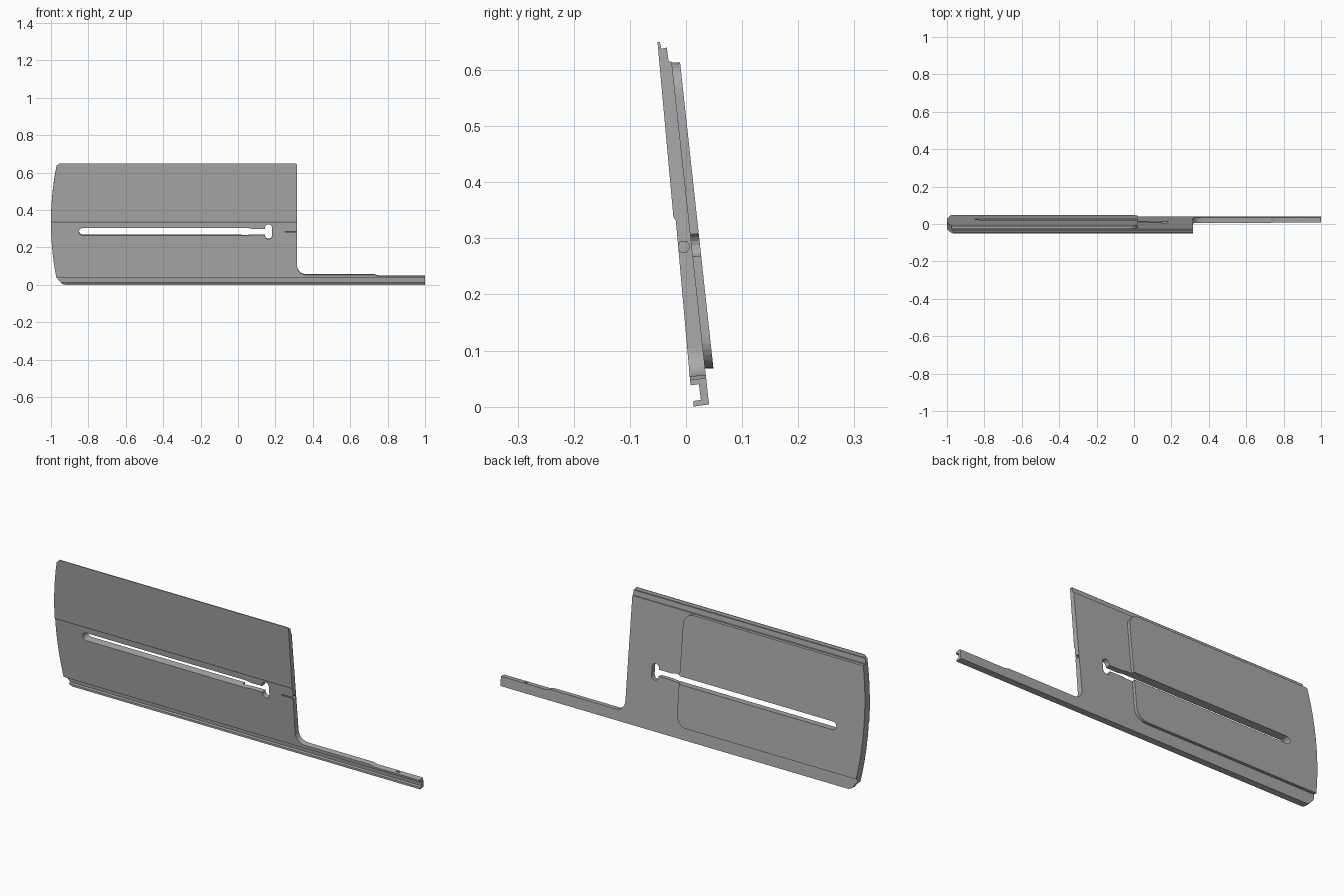
import bpy, bmesh, math

if "Cube" in bpy.data.objects:
    bpy.data.objects.remove(bpy.data.objects["Cube"])

grey = bpy.data.materials.new("satin grey")
grey.use_nodes = True
grey.diffuse_color = (0.4, 0.4, 0.4, 1)
grey.node_tree.nodes["Principled BSDF"].inputs["Base Color"].default_value = (0.4, 0.4, 0.4, 1)

TILT = 0.109  # backward lean of the panel


def loft(name, ring_a, ring_b):
    """Solid between two matching rings of points."""
    bm = bmesh.new()
    a = [bm.verts.new(p) for p in ring_a]
    b = [bm.verts.new(p) for p in ring_b]
    bm.faces.new(a)
    bm.faces.new(b[::-1])
    n = len(a)
    for i in range(n):
        bm.faces.new((a[i], b[i], b[(i + 1) % n], a[(i + 1) % n]))
    bmesh.ops.recalc_face_normals(bm, faces=bm.faces)
    mesh = bpy.data.meshes.new(name)
    bm.to_mesh(mesh)
    bm.free()
    mesh.materials.append(grey)
    ob = bpy.data.objects.new(name, mesh)
    bpy.context.collection.objects.link(ob)
    return ob


def through(name, outline, y0=-0.2, y1=0.2):
    """Outline in x, z pushed through along the panel's normal."""
    return loft(name, *[[(x, y, z + TILT * y) for x, z in outline] for y in (y0, y1)])


def arc(cx, cz, r, start, end, steps=8):
    angles = [math.radians(start + (end - start) * i / steps) for i in range(steps + 1)]
    return [(cx + r * math.cos(t), cz + r * math.sin(t)) for t in angles]


def cut(ob, tool, operation="DIFFERENCE"):
    mod = ob.modifiers.new("cut", "BOOLEAN")
    mod.operation, mod.object, mod.solver = operation, tool, "EXACT"
    bpy.context.view_layer.objects.active = ob
    bpy.ops.object.modifier_apply(modifier=mod.name)


def bowed_end(z):
    return -1 + 0.032 * ((z - 0.335) / 0.315) ** 2


# Panel section with stepped top edge, front crease and rail groove
section = [(0.013, 0.0), (0.041, 0.004), (-0.0255, 0.615), (-0.031, 0.615),
           (-0.034, 0.64), (-0.044, 0.638), (-0.047, 0.652), (-0.051, 0.652),
           (-0.0225, 0.338), (-0.018, 0.331), (0.008, 0.038), (0.023, 0.04),
           (0.0265, 0.012), (0.013, 0.01)]
panel = loft("panel_with_rail", *[[(x, y, z) for y, z in section] for x in (-1.1, 1)])

# Front outline: bowed end, square upper corner, fillet into the rail
bow = [(bowed_end(z), z) for z in [0.035 + 0.605 * i / 16 for i in range(17)]]
outline = bow[::-1]
outline += arc(-0.915, 0.05, 0.052, 200, 270)
outline += [(-0.9, -0.1), (1.1, -0.1), (1.1, 0.047), (0.75, 0.047), (0.73, 0.053)]
outline += arc(0.365, 0.103, 0.05, 270, 180)
outline += arc(0.305, 0.645, 0.01, 0, 90, 4)
outline += [(-0.955, 0.655)]

# Raised backing pad, sheared to lie on the panel's back
pad_outline = [(-1.1, 0.068)] + arc(-0.035, 0.123, 0.055, 270, 360)
pad_outline += arc(-0.035, 0.558, 0.055, 0, 90) + [(-1.1, 0.613)]
pad = loft("backing_pad", *[[(x, off - TILT * z, z) for x, z in pad_outline]
                            for off in (0.039, 0.0563)])

# Long slot, slightly narrower near the keyhole, and the keyhole itself
slot_outline = arc(-0.83, 0.286, 0.02, 90, 270)
slot_outline += [(0.05, 0.266), (0.075, 0.269), (0.16, 0.269), (0.16, 0.301),
                 (0.075, 0.301), (0.05, 0.306)]
key_outline = arc(0.163, 0.307, 0.019, 0, 180) + arc(0.163, 0.264, 0.019, 180, 360)

helpers = [through("outline_helper", outline), through("slot_helper", slot_outline),
           through("keyhole_helper", key_outline)]
for part in (panel, pad):
    cut(part, helpers[0], "INTERSECT")
    for tool in helpers[1:]:
        cut(part, tool)

# Hexagonal bore in the side edge and a small pit on the rail
bore = arc(-0.004, 0.285, 0.011, 0, 300, 5)
helpers.append(loft("bore_helper", *[[(x, y, z) for y, z in bore] for x in (0.25, 0.4)]))
pit = arc(0.87, 0.024, 0.012, 0, 330, 11)
helpers.append(loft("pit_helper", *[[(x, 0.024 + (y - 0.024) * 0.35, z) for x, y in pit]
                                    for z in (0.044, 0.1)]))
for tool in helpers[3:]:
    cut(panel, tool)

for tool in helpers:
    bpy.data.objects.remove(tool)
